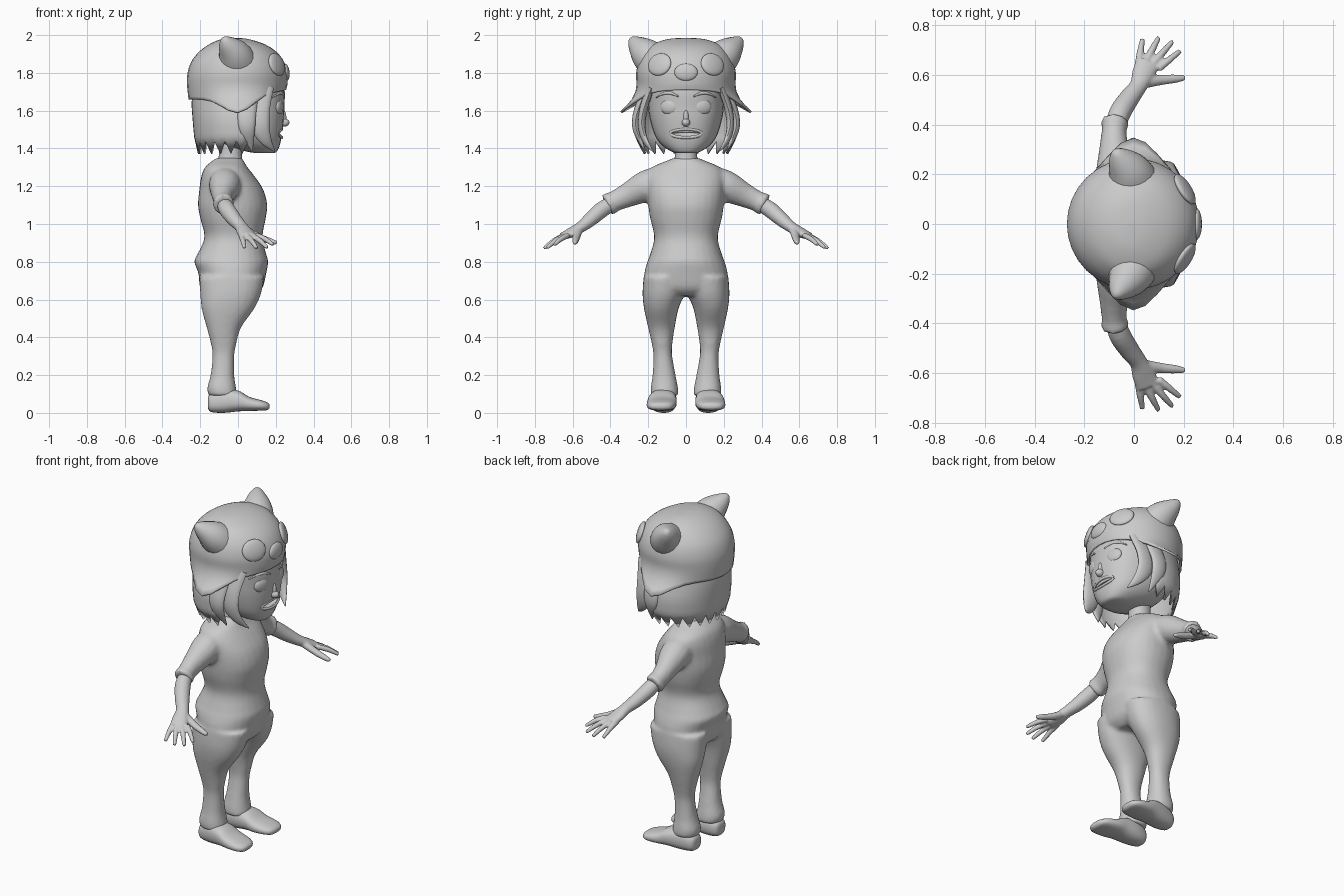
import bpy, bmesh, math
from mathutils import Vector, Matrix

if "Cube" in bpy.data.objects:
    bpy.data.objects.remove(bpy.data.objects["Cube"])

grey = bpy.data.materials.new("plain_grey")
grey.use_nodes = True
grey.diffuse_color = (0.6, 0.6, 0.6, 1)
grey.node_tree.nodes["Principled BSDF"].inputs["Base Color"].default_value = (0.6, 0.6, 0.6, 1)


def smooth(rows, n=4):
    """Refine a short list of rows with a Catmull-Rom spline."""
    out = []
    for i in range(len(rows) - 1):
        p0, p1, p2 = rows[max(i - 1, 0)], rows[i], rows[i + 1]
        p3 = rows[min(i + 2, len(rows) - 1)]
        for k in range(n):
            t = k / n
            out.append([b + 0.5 * t * (c - a + t * (2*a - 5*b + 4*c - d + t * (3*(b - c) + d - a)))
                        for a, b, c, d in zip(p0, p1, p2, p3)])
    return out + [list(rows[-1])]


def oval(seg, power):
    """Unit superellipse points."""
    angles = [math.tau * i / seg for i in range(seg)]
    bend = lambda c: math.copysign(abs(c) ** power, c)
    return [(bend(math.cos(a)), bend(math.sin(a))) for a in angles]


def slices(rows, axis="z", seg=28, power=0.9):
    """Rings across an axis; each row is position, then min and max of the two other axes."""
    rings = []
    for p, a0, a1, b0, b1 in smooth(rows):
        ring = []
        for c, s in oval(seg, power):
            a, b = (a0 + a1) / 2 + c * (a1 - a0) / 2, (b0 + b1) / 2 + s * (b1 - b0) / 2
            ring.append(Vector((a, b, p) if axis == "z" else (p, a, b)))
        rings.append(ring)
    return rings


def tube(rows, ref=(0, 0, 1), seg=14):
    """Rings along a path; each row is x, y, z and two radii."""
    rows = smooth(rows)
    pts = [Vector(r[:3]) for r in rows]
    rings = []
    for i, r in enumerate(rows):
        t = (pts[min(i + 1, len(pts) - 1)] - pts[max(i - 1, 0)]).normalized()
        u = t.cross(Vector(ref)).normalized()
        v = u.cross(t)
        rings.append([pts[i] + u * c * r[3] + v * s * r[4] for c, s in oval(seg, 1)])
    return rings


def skin(bm, rings, mirror=False, cap=True, loop=True):
    """Bridge rings with quads, on both sides of the body if mirrored."""
    for side in (1, -1) if mirror else (1,):
        vs = [[bm.verts.new((p.x, p.y * side, p.z)) for p in ring] for ring in rings]
        n = len(vs[0])
        for lo, hi in zip(vs, vs[1:]):
            for i in range(n if loop else n - 1):
                j = (i + 1) % n
                bm.faces.new((lo[i], lo[j], hi[j], hi[i]))
        if cap:
            bm.faces.new(vs[0])
        if cap or loop:
            bm.faces.new(vs[-1])


def blob(bm, centre, scale, normal=(1, 0, 0), mirror=False):
    """Squashed sphere facing along a normal."""
    for side in (1, -1) if mirror else (1,):
        face = Vector((normal[0], normal[1] * side, normal[2])).to_track_quat("X", "Z")
        m = (Matrix.Translation((centre[0], centre[1] * side, centre[2]))
             @ face.to_matrix().to_4x4() @ Matrix.Diagonal((*scale, 1)))
        bmesh.ops.create_uvsphere(bm, u_segments=24, v_segments=14, radius=1, matrix=m)


def finish(name, bm, voxel=0, shell=0, angle=50):
    bmesh.ops.recalc_face_normals(bm, faces=bm.faces)
    mesh = bpy.data.meshes.new(name)
    bm.to_mesh(mesh)
    bm.free()
    mesh.materials.append(grey)
    mesh.polygons.foreach_set("use_smooth", [True] * len(mesh.polygons))
    mesh.set_sharp_from_angle(angle=math.radians(angle))
    ob = bpy.data.objects.new(name, mesh)
    bpy.context.collection.objects.link(ob)
    if voxel:
        mod = ob.modifiers.new("blend", "REMESH")
        mod.mode, mod.voxel_size, mod.use_smooth_shade = "VOXEL", voxel, True
        mod = ob.modifiers.new("soften", "SMOOTH")
        mod.factor, mod.iterations = 0.5, 4
    if shell:
        mod = ob.modifiers.new("thickness", "SOLIDIFY")
        mod.thickness, mod.offset = shell, -1
    return ob


# Clothing: torso, trouser legs and sleeves blended together
bm = bmesh.new()
skin(bm, slices([(.62, -.16, .09, -.13, .13), (.66, -.2, .13, -.215, .215), (.74, -.21, .15, -.22, .22),
                 (.8, -.232, .16, -.205, .205), (.84, -.215, .15, -.19, .19), (.93, -.178, .13, -.168, .168),
                 (1.03, -.2, .147, -.19, .19), (1.1, -.212, .155, -.2, .2), (1.18, -.205, .135, -.205, .205),
                 (1.25, -.195, .09, -.205, .205), (1.3, -.175, .05, -.18, .18), (1.335, -.135, .03, -.1, .1),
                 (1.35, -.11, .02, -.065, .065)]))
skin(bm, slices([(.09, -.155, -.005, .04, .185), (.13, -.163, -.01, .042, .187), (.2, -.145, -.02, .055, .177),
                 (.3, -.135, -.02, .073, .172), (.36, -.142, -.01, .073, .18), (.45, -.165, .015, .06, .2),
                 (.55, -.192, .085, .04, .222), (.63, -.2, .122, .01, .23), (.72, -.205, .14, .0, .225)]), True)
skin(bm, tube([(-.07, .08, 1.24, .07, .075), (-.07, .2, 1.205, .085, .085), (-.08, .31, 1.152, .06, .065),
               (-.08, .38, 1.12, .05, .055), (-.078, .4, 1.11, .056, .061), (-.075, .42, 1.1, .054, .058)]), True)
finish("clothing", bm, voxel=.012)

# Forearms and hands
bm = bmesh.new()
skin(bm, tube([(-.08, .36, 1.125, .035, .035), (-.06, .44, 1.08, .044, .043), (-.02, .505, 1.025, .041, .038),
               (.017, .555, .985, .036, .03), (.037, .605, .956, .046, .027), (.058, .652, .935, .048, .019)]), True)
fingers = [((.016, .635, .94), (.034, .745, .876)), ((.046, .65, .937), (.1, .752, .87)),
           ((.076, .645, .937), (.155, .735, .874)), ((.098, .625, .94), (.186, .697, .89))]
for base, tip in fingers:
    mid = [(a + b) / 2 for a, b in zip(base, tip)]
    mid[2] += .006
    skin(bm, tube([(*base, .015, .015), (*mid, .0145, .0145), (*tip, .01, .01)]), True)
skin(bm, tube([(.04, .57, .968, .025, .022), (.11, .58, .932, .021, .019), (.17, .585, .91, .017, .016),
               (.205, .589, .9, .011, .011)]), True)
finish("forearms_and_hands", bm, voxel=.006)

# Shoes
bm = bmesh.new()
skin(bm, slices([(-.16, .095, .14, .03, .08), (-.145, .068, .165, .006, .1), (-.08, .052, .185, 0, .125),
                 (0, .05, .2, .008, .118), (.06, .05, .207, .01, .085), (.12, .06, .207, .012, .068),
                 (.155, .08, .19, .015, .056), (.168, .11, .165, .025, .045)], "x", power=.8), True)
finish("shoes", bm, angle=80)

# Neck
bm = bmesh.new()
skin(bm, slices([(1.3, -.12, .03, -.07, .07), (1.37, -.1, .02, -.058, .058), (1.48, -.1, .03, -.06, .06)]))
finish("neck", bm)

# Head with an open mouth
bm = bmesh.new()
skin(bm, slices([(1.375, .1, .19, -.045, .045), (1.385, .04, .207, -.08, .08), (1.42, -.07, .222, -.13, .13),
                 (1.47, -.14, .232, -.165, .165), (1.55, -.2, .243, -.19, .19), (1.62, -.215, .245, -.2, .2),
                 (1.72, -.215, .245, -.2, .2), (1.8, -.18, .2, -.17, .17)], power=.86), )
head = finish("head", bm, angle=70)
bm = bmesh.new()
blob(bm, (.235, 0, 1.48), (.06, .078, .02))
cutter = finish("mouth_cutter", bm)
cutter.hide_render = True
cutter.display_type = "WIRE"
cut = head.modifiers.new("mouth", "BOOLEAN")
cut.operation, cut.object, cut.solver = "DIFFERENCE", cutter, "EXACT"


def face_x(y, mid, rx, ry):
    return mid + rx * (1 - (abs(y) / ry) ** 2.33) ** .43


# Lips and teeth follow the curve of the face
bm = bmesh.new()
lips = []
for i in range(17):
    a = math.tau * i / 16
    y = .082 * math.cos(a)
    lips.append((face_x(y, .046, .186, .167), y, 1.48 + .022 * math.sin(a), .008, .007))
skin(bm, tube(lips, ref=(1, 0, 0), seg=8))
finish("lips", bm)
bm = bmesh.new()
teeth = [(face_x(y, .046, .186, .167) - .012, y, 1.492, .006, .009) for y in (-.07, -.035, 0, .035, .07)]
skin(bm, tube(teeth, seg=8))
finish("teeth", bm)

# Nose, eyes and brows
bm = bmesh.new()
blob(bm, (.242, 0, 1.537), (.03, .022, .022))
blob(bm, (.238, 0, 1.56), (.018, .015, .045))
finish("nose", bm)
bm = bmesh.new()
blob(bm, (.218, .09, 1.62), (.018, .047, .04), (1, .35, 0), True)
finish("eyes", bm)
bm = bmesh.new()
brow = [(face_x(y, .015, .232, .2), y, z, .006, r) for y, z, r in
        ((.04, 1.675, .004), (.08, 1.692, .008), (.12, 1.69, .007), (.155, 1.67, .003))]
skin(bm, tube(brow, seg=8), True)
finish("eyebrows", bm)

# Bobbed hair with a jagged hem, open around the face
bm = bmesh.new()
columns = 27
angles = [math.radians(76 + 208 * i / (columns - 1)) for i in range(columns)]
rings = [[Vector((rx * math.cos(a), ry * math.sin(a), z)) for a in angles]
         for z, rx, ry in smooth([(1.75, .23, .235), (1.65, .245, .25), (1.55, .24, .272), (1.46, .232, .268)], 3)]
rings.append([Vector(((.212 if i % 2 else .227) * math.cos(a), (.225 if i % 2 else .26) * math.sin(a),
                      1.37 if i % 2 else 1.44)) for i, a in enumerate(angles)])
skin(bm, rings, cap=False, loop=False)
finish("hair", bm, shell=.012)

# Front locks beside the cheeks
bm = bmesh.new()
skin(bm, tube([(.13, .185, 1.73, .06, .02), (.11, .222, 1.62, .06, .022), (.115, .235, 1.52, .052, .02),
               (.15, .215, 1.44, .03, .014), (.195, .175, 1.385, .003, .003)], ref=(0, 1, 0)), True)
skin(bm, tube([(.06, .22, 1.7, .05, .02), (.045, .262, 1.58, .05, .02), (.05, .262, 1.49, .04, .017),
               (.075, .215, 1.385, .003, .003)], ref=(0, 1, 0)), True)
finish("front_locks", bm)

# Animal hat: domed crown whose brim drops into flared side flaps
bm = bmesh.new()
rings = slices([(1.66, -.262, .255, -.258, .258), (1.74, -.27, .262, -.262, .262), (1.8, -.267, .262, -.264, .264),
                (1.86, -.247, .243, -.25, .25), (1.91, -.208, .205, -.222, .222), (1.95, -.155, .145, -.18, .18),
                (1.978, -.09, .06, -.1, .1), (1.986, -.03, -.01, -.01, .01)], seg=32, power=1)
for ring in rings:
    for p in ring:
        t = max(0, (1.74 - p.z) / .08)
        a = math.atan2(p.y, p.x)
        flap = abs(math.sin(a)) ** 10
        p.z += t * (.05 * max(0, math.cos(a)) - .065 * flap)
        p.y += math.copysign(.09 * flap * t * t, p.y)
skin(bm, rings, cap=False)
finish("hat", bm, shell=.012)

# Hat ears
bm = bmesh.new()
skin(bm, tube([(.0, .15, 1.84, .115, .1), (-.02, .21, 1.9, .09, .085), (-.055, .262, 1.95, .052, .05),
               (-.072, .288, 1.977, .022, .022), (-.076, .295, 1.984, .004, .004)], seg=18), True)
finish("hat_ears", bm, angle=80)

# Hat eyes and muzzle
bm = bmesh.new()
blob(bm, (.205, .14, 1.845), (.02, .07, .062), (.8, .5, .3), True)
finish("hat_eyes", bm)
bm = bmesh.new()
blob(bm, (.253, 0, 1.803), (.02, .062, .046), (1, 0, .1))
finish("hat_nose", bm)
